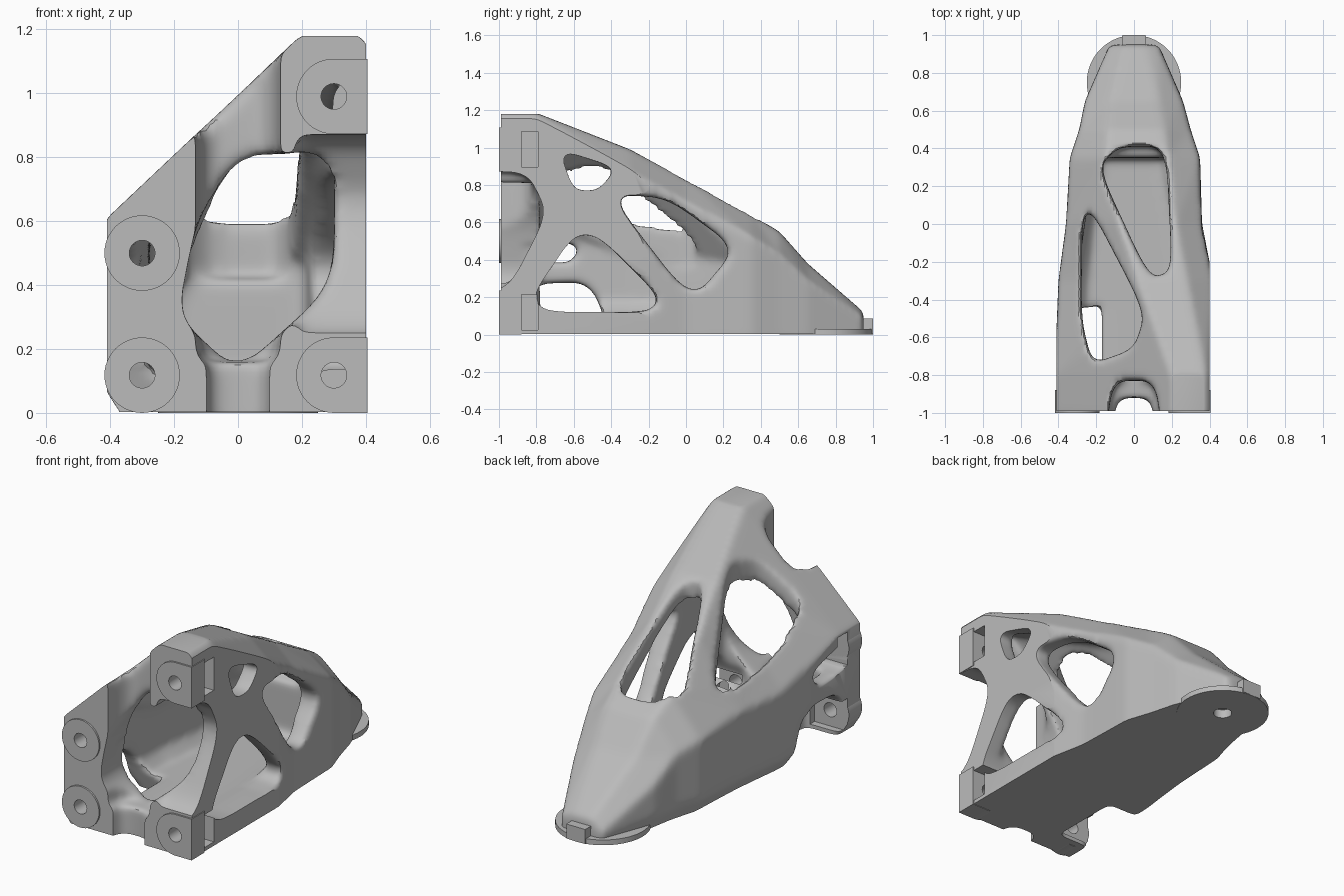
import bpy, bmesh, math
from mathutils import Vector

cube = bpy.data.objects.get("Cube")
if cube:
    bpy.data.objects.remove(cube)

grey = bpy.data.materials.new("light grey")
grey.use_nodes = True
grey.diffuse_color = (0.5, 0.5, 0.5, 1)
grey.node_tree.nodes["Principled BSDF"].inputs["Base Color"].default_value = grey.diffuse_color


def loft(name, rings):
    """Closed solid through rings with equal point counts."""
    bm = bmesh.new()
    rows = [[bm.verts.new(p) for p in ring] for ring in rings]
    n = len(rows[0])
    for a, b in zip(rows, rows[1:]):
        for i in range(n):
            j = (i + 1) % n
            bm.faces.new((a[i], a[j], b[j], b[i]))
    bm.faces.new(rows[0])
    bm.faces.new(rows[-1][::-1])
    bmesh.ops.recalc_face_normals(bm, faces=bm.faces)
    mesh = bpy.data.meshes.new(name)
    bm.to_mesh(mesh)
    bm.free()
    mesh.materials.append(grey)
    obj = bpy.data.objects.new(name, mesh)
    bpy.context.collection.objects.link(obj)
    return obj


def prism(name, axis, outline, lo, hi):
    """Extrude an outline along one axis."""
    def place(p, depth):
        v = list(p)
        v.insert("xyz".index(axis), depth)
        return Vector(v)
    return loft(name, [[place(p, depth) for p in outline] for depth in (lo, hi)])


def box(name, x, y, z):
    corners = [(x[0], y[0]), (x[1], y[0]), (x[1], y[1]), (x[0], y[1])]
    return prism(name, "z", corners, *z)


def circle(cx, cy, r, n=48, start=0, turn=math.tau):
    angles = [start + turn * i / n for i in range(n)]
    return [(cx + r * math.cos(a), cy + r * math.sin(a)) for a in angles]


def rounded(corners, cut=0.3, steps=4):
    """Outline with every corner replaced by a curve."""
    pts = [Vector(c) for c in corners]
    out = []
    for i, p in enumerate(pts):
        a = p.lerp(pts[i - 1], cut)
        b = p.lerp(pts[(i + 1) % len(pts)], cut)
        out += [a.lerp(p, t / steps).lerp(p.lerp(b, t / steps), t / steps) for t in range(steps + 1)]
    return out


def boolean(obj, tools, operation="DIFFERENCE", solver="EXACT"):
    for tool in tools:
        tool.hide_render = True
        mod = obj.modifiers.new(tool.name, "BOOLEAN")
        mod.operation, mod.solver, mod.object = operation, solver, tool


def bake(obj, tools):
    """Apply all modifiers, then drop the helper solids."""
    deps = bpy.context.evaluated_depsgraph_get()
    deps.update()
    mesh = bpy.data.meshes.new_from_object(obj.evaluated_get(deps))
    obj.modifiers.clear()
    obj.data = mesh
    for tool in tools:
        bpy.data.objects.remove(tool)
    bpy.ops.object.select_all(action="DESELECT")
    obj.select_set(True)
    bpy.context.view_layer.objects.active = obj
    bpy.ops.object.shade_smooth_by_angle(angle=math.radians(35))


# Tapering body: y, left x, left shoulder z, ridge left x, ridge z, ridge right x, right x
sections = [
    (-.8, -.42, .6, .2, 1.185, .38, .46),
    (-.3, -.4, .46, .02, .99, .28, .42),
    (0, -.36, .46, -.08, .83, .22, .36),
    (.35, -.34, .42, -.15, .64, .18, .35),
    (.5, -.29, .38, -.14, .55, .16, .3),
    (.65, -.26, .26, -.13, .38, .13, .26),
    (.95, -.13, .06, -.06, .12, .06, .13),
]


def ring(section, y, wall=0):
    """Cross-section; a wall thickness moves it inwards."""
    _, left, shoulder, ridge_l, top, ridge_r, right = section
    right_shoulder = top - .12 * min(1, 2 * top) - wall / 2
    if wall:
        left, right = left + wall, min(right, .4) - wall
    base = .11 if wall else -.05
    low = .18 if wall else min(.08, shoulder / 2)
    return [(left * .8, y, base), (left, y, low), (left, y, shoulder - wall * .4),
            (ridge_l + wall * .3, y, top - wall * 1.1), (ridge_r - wall * .2, y, top - wall * 1.1),
            (right, y, right_shoulder), (right, y, low), (right - wall * .6, y, base)]


body = loft("bracket_body", [ring(sections[0], -1.03)] + [ring(s, s[0]) for s in sections])
cavity = loft("cavity", [ring(s, max(s[0], -.78), .14 if s[0] > .3 else .1) for s in sections[:4]])
cutters = [cavity]

# Openings in the front and the sloping top
front = [(-.13, .6), (0, .8), (.29, .82), (.3, .4), (0, .13), (-.19, .3)]
cutters.append(prism("front_opening", "y", rounded(front), -1.2, -.6))
top = [(-.19, .3), (-.08, .41), (.17, .41), (.2, -.26), (.08, -.28)]
cutters.append(prism("top_window", "z", rounded(top), .42, 1.5))
slope = [(-.27, .16), (.06, -.47), (0, -.66), (-.22, -.74), (-.28, -.5)]
cutters.append(prism("slope_window", "z", rounded(slope), .36, 1.5))

# Front edge set back between the pads
for half, depth, lo, hi in [(.16, -.83, .16, 1.3), (.13, -.92, -.2, .2)]:
    notch = [(-half, -1.2), (-half * .7, depth), (half * .7, depth), (half, -1.2)]
    cutters.append(prism("recess", "z", rounded(notch), lo, hi))

# Openings in the right wall, leaving crossed struts
right_windows = [
    [(-.88, .12), (-.06, .12), (-.55, .61)],
    [(-.41, .75), (-.1, .73), (.27, .46), (.03, .18)],
    [(-.68, .99), (-.37, .89), (-.47, .77), (-.6, .77)],
    [(-1.2, .87), (-.85, .87), (-.74, .65), (-.95, .24), (-1.2, .24)],
]
for corners in right_windows:
    cutters.append(prism("right_window", "x", rounded(corners), .18, .6))

# Openings in the left wall
left_windows = [
    [(-.84, -.2), (-.84, .27), (-.5, .28), (-.35, -.2)],
    [(-.88, .4), (-.86, .55), (-.56, .47), (-.62, .38)],
]
for corners in left_windows:
    cutters.append(prism("left_window", "x", rounded(corners), -.6, -.17))
boolean(body, cutters)

# Blend everything into one soft casting
mod = body.modifiers.new("blend", "REMESH")
mod.mode, mod.voxel_size = "VOXEL", .017
mod = body.modifiers.new("soften", "SMOOTH")
mod.factor, mod.iterations = .5, 12

# Machined flats, bolt pockets and bolt holes
flats = box("flats", (-.41, .4), (-.99, 1), (.003, 1.18))
boolean(body, [flats], "INTERSECT", "MANIFOLD")
bolts = {"left_upper_pad": (-.3, .5), "left_lower_pad": (-.3, .118),
         "right_upper_pad": (.3, .99), "right_lower_pad": (.3, .118)}
machining = [prism("foot_hole", "z", circle(0, .75, .05), -.1, .05)]
for x, z in bolts.values():
    span = (.2, .6) if x > 0 else (-.6, -.2)
    machining.append(box("pocket", span, (-.88, -.79), (max(z - .095, .025), z + .095)))
    machining.append(prism("hole", "y", circle(x, z, .04), -1.2, -.75))
boolean(body, machining, solver="MANIFOLD")
bake(body, cutters + machining + [flats])

# Mounting pads: round on the left, squared off to the wall on the right
r = .118
for name, (x, z) in bolts.items():
    outline = circle(x, z, r)
    if x > 0:
        outline = circle(x, z, r, 24, math.pi / 2, math.pi)
        outline += [(x, z - r), (.405, z - r), (.405, z + r)]
    pad = prism(name, "y", outline, -1, -.88)
    drill = prism("drill", "y", circle(x, z, .04), -1.2, -.7)
    boolean(pad, [drill])
    bake(pad, [drill])

# Round foot with its end tab
foot = prism("foot_disc", "z", circle(0, .75, .25, 64), 0, .03)
drill = prism("drill", "z", circle(0, .75, .05), -.1, .2)
boolean(foot, [drill])
bake(foot, [drill])
box("foot_tab", (-.06, .06), (.9, 1), (.002, .085))
